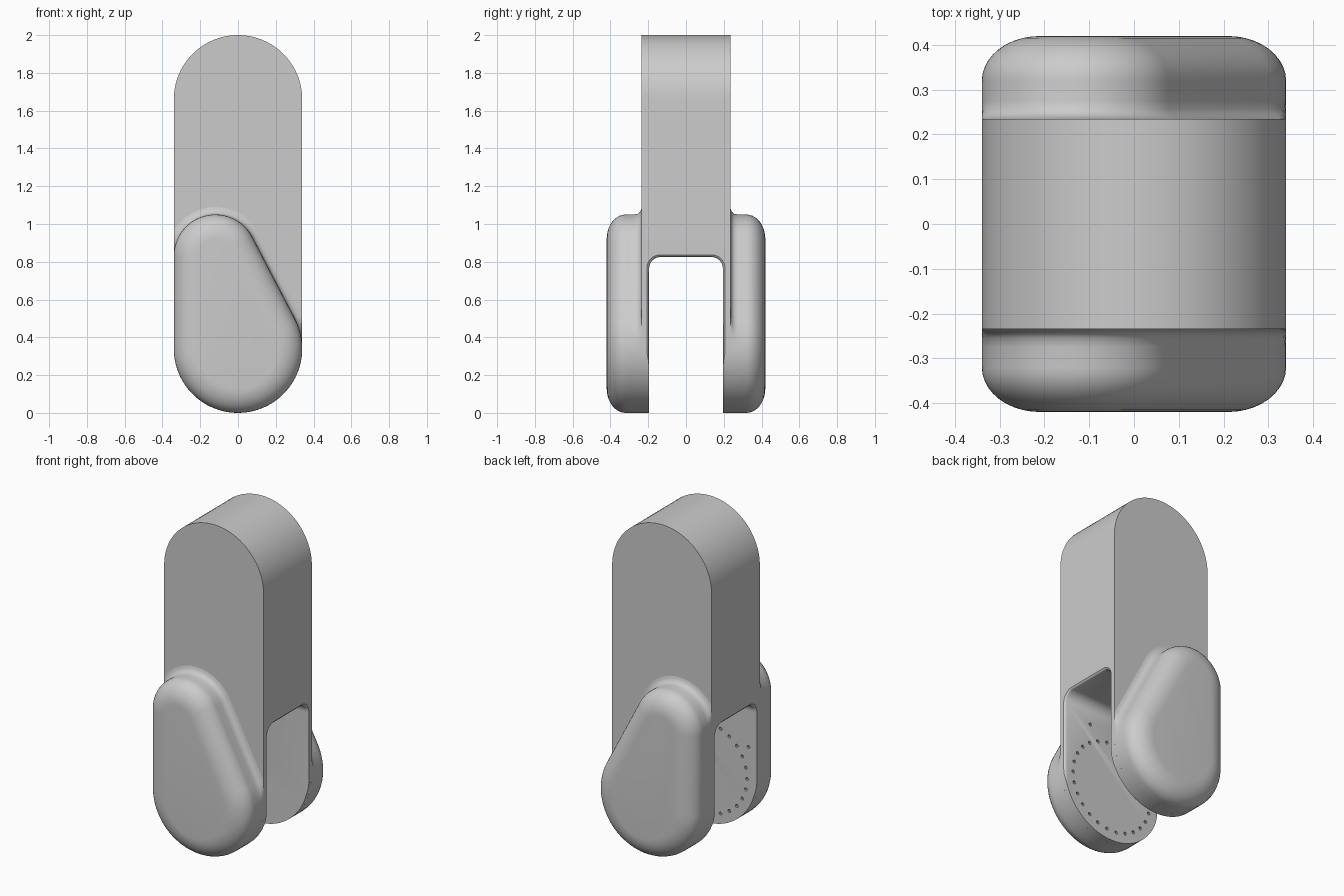
import bpy, bmesh
from math import sin, cos, pi, radians, hypot

if "Cube" in bpy.data.objects:
    bpy.data.objects.remove(bpy.data.objects["Cube"])

R = 0.34          # half width of the body and radius of its ends


def loft(name, rings):
    """Skin a list of equal-length rings and cap both ends."""
    bm = bmesh.new()
    loops = [[bm.verts.new(p) for p in ring] for ring in rings]
    n = len(loops[0])
    for a, b in zip(loops, loops[1:]):
        for i in range(n):
            j = (i + 1) % n
            bm.faces.new((a[i], a[j], b[j], b[i]))
    bm.faces.new(loops[0])
    bm.faces.new(loops[-1])
    bmesh.ops.recalc_face_normals(bm, faces=bm.faces)
    mesh = bpy.data.meshes.new(name)
    bm.to_mesh(mesh)
    bm.free()
    obj = bpy.data.objects.new(name, mesh)
    bpy.context.collection.objects.link(obj)
    return obj


def arc(cx, cz, r, a0, a1, n):
    angles = [radians(a0 + (a1 - a0) * i / n) for i in range(n + 1)]
    return [(cx + r * cos(a), cz + r * sin(a)) for a in angles]


def activate(obj):
    bpy.ops.object.select_all(action='DESELECT')
    obj.select_set(True)
    bpy.context.view_layer.objects.active = obj


def cut(obj, cutter):
    mod = obj.modifiers.new("cut", 'BOOLEAN')
    mod.operation = 'DIFFERENCE'
    mod.solver = 'EXACT'
    mod.object = cutter
    activate(obj)
    bpy.ops.object.modifier_apply(modifier=mod.name)
    bpy.data.objects.remove(cutter)


def smooth(obj, angle):
    activate(obj)
    bpy.ops.object.shade_smooth_by_angle(angle=radians(angle))


# Body: tall block with rounded ends
outline = arc(0, 2 - R, R, 0, 180, 40) + arc(0, R, R, 180, 360, 40)
body = loft("body", [[(x, y, z) for x, z in outline] for y in (-0.235, 0.235)])


# Slot between the prongs, slightly flared at both mouths
def slot_ring(x, grow):
    w, top, r = 0.195 + grow, 0.825 + grow, 0.06 + grow
    pts = [(w, -0.1)] + arc(w - r, top - r, r, 0, 90, 10)
    pts += arc(r - w, top - r, r, 90, 180, 10) + [(-w, -0.1)]
    return [(x, y, z) for y, z in pts]


sections = ((-0.36, 0.012), (-R, 0.012), (-0.334, 0.004), (-0.325, 0),
            (0.325, 0), (0.334, 0.004), (R, 0.012), (0.36, 0.012))
cut(body, loft("slot_cutter", [slot_ring(x, g) for x, g in sections]))

# Dial of tiny pits on the inner face of the front prong
dots = [(0.28 * cos(2 * pi * i / 26), R + 0.28 * sin(2 * pi * i / 26)) for i in range(26)]
dots += [(-0.29, 0.54), (0.155, 0.69)]
bm = bmesh.new()
for x, z in dots:
    made = bmesh.ops.create_cone(bm, cap_ends=True, segments=10,
                                 radius1=0.01, radius2=0.01, depth=0.03)['verts']
    for v in made:
        v.co = (v.co.x + x, -v.co.z - 0.195, v.co.y + z)
bmesh.ops.recalc_face_normals(bm, faces=bm.faces)
mesh = bpy.data.meshes.new("pit_cutter")
bm.to_mesh(mesh)
bm.free()
pits = bpy.data.objects.new("pit_cutter", mesh)
bpy.context.collection.objects.link(pits)
cut(body, pits)
smooth(body, 25)


# Side pads: leaning teardrop with a filleted base and a soft outer edge
def pad_ring(y, inset):
    pts = arc(-0.12, 0.83, 0.22 - inset, 27.5, 180, 32)
    pts += arc(0, R, R - inset, 180, 387.5, 48)
    ring = []
    for x, z in pts:
        x = max(-R, min(R, x))
        d = hypot(x, z - R)
        if z < R and d > R:
            x, z = x * R / d, R + (z - R) * R / d
        ring.append((x, y, z))
    return ring


layers = [(0.225, -0.04), (0.235, -0.04), (0.238, -0.025), (0.245, -0.012),
          (0.255, -0.004), (0.275, 0)]
layers += [(0.32 + 0.1 * sin(t * pi / 20), 0.13 * (1 - cos(t * pi / 20))) for t in range(11)]
for side, name in ((-1, "front_pad"), (1, "back_pad")):
    smooth(loft(name, [pad_ring(side * y, i) for y, i in layers]), 40)
